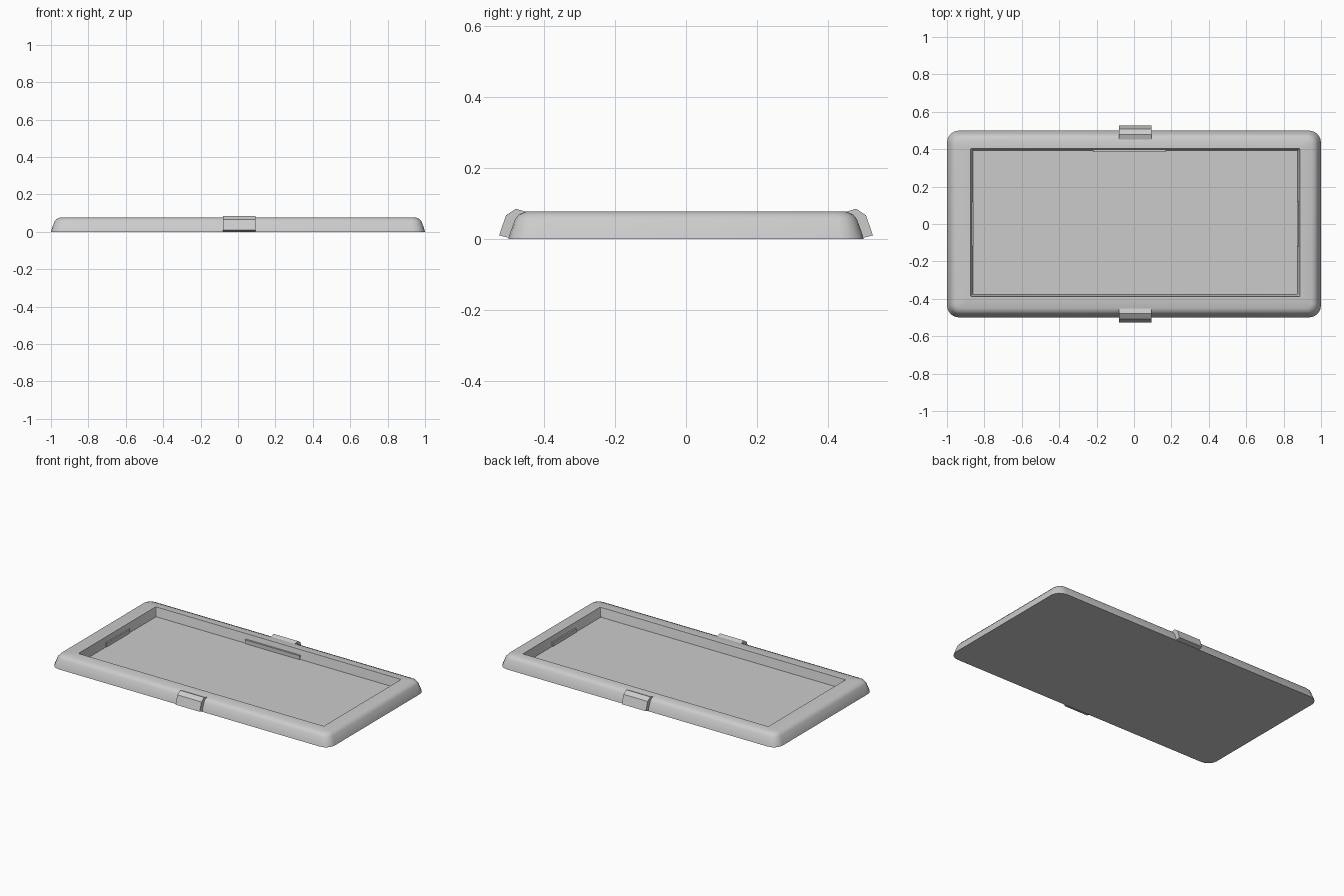
import bpy, bmesh, math

if "Cube" in bpy.data.objects:
    bpy.data.objects.remove(bpy.data.objects["Cube"])


def finish(name, bm):
    bmesh.ops.recalc_face_normals(bm, faces=bm.faces)
    mesh = bpy.data.meshes.new(name)
    bm.to_mesh(mesh)
    bm.free()
    ob = bpy.data.objects.new(name, mesh)
    bpy.context.collection.objects.link(ob)
    return ob


def smooth(ob, angle):
    bpy.ops.object.select_all(action='DESELECT')
    ob.select_set(True)
    bpy.context.view_layer.objects.active = ob
    bpy.ops.object.shade_smooth_by_angle(angle=math.radians(angle))


def ring(bm, x0, x1, y0, y1, z, r, seg=4):
    """Rounded rectangle of vertices at height z."""
    corners = ((x1 - r, y1 - r), (x0 + r, y1 - r), (x0 + r, y0 + r), (x1 - r, y0 + r))
    verts = []
    for k, (cx, cy) in enumerate(corners):
        for i in range(seg + 1):
            a = math.pi / 2 * (k + i / seg)
            verts.append(bm.verts.new((cx + r * math.cos(a), cy + r * math.sin(a), z)))
    return verts


def box(name, x0, x1, y0, y1, z0, z1):
    bm = bmesh.new()
    bmesh.ops.create_cube(bm, size=1)
    for v in bm.verts:
        v.co = ((x0 + x1) / 2 + v.co.x * (x1 - x0),
                (y0 + y1) / 2 + v.co.y * (y1 - y0),
                (z0 + z1) / 2 + v.co.z * (z1 - z0))
    return finish(name, bm)


# Tray: sloped rounded rim, then down the inner wall to the recessed floor
bm = bmesh.new()
rings = []
for inset, z, r in ((0, 0, .065), (.004, .015, .064), (.019, .056, .052),
                    (.03, .069, .045), (.05, .077, .03)):
    rings.append(ring(bm, -1 + inset, 1 - inset, -.5 + inset, .5 - inset, z, r))
rings.append(ring(bm, -.873, .887, -.388, .404, .077, .004))
rings.append(ring(bm, -.862, .875, -.376, .392, .02, .004))
for a, b in zip(rings, rings[1:]):
    for i in range(len(a)):
        j = (i + 1) % len(a)
        bm.faces.new((a[i], a[j], b[j], b[i]))
bm.faces.new(rings[0])
bm.faces.new(rings[-1])
smooth(finish("tray", bm), 35)

# Clips hooked over the long front and back edges
clip_profile = ((.526, .010), (.507, .066), (.479, .085), (.45, .076),
                (.46, .068), (.478, .055), (.499, .003))
for name, side in (("front_clip", -1), ("back_clip", 1)):
    bm = bmesh.new()
    ends = [[bm.verts.new((x, side * y, z)) for y, z in clip_profile] for x in (-.08, .093)]
    n = len(clip_profile)
    for i in range(n):
        j = (i + 1) % n
        bm.faces.new((ends[0][i], ends[0][j], ends[1][j], ends[1][i]))
    for end in ends:
        bm.faces.new(end)
    finish(name, bm)

# Low retaining tabs on the inner walls
box("left_tab", -.872, -.858, -.12, .12, .015, .045)
box("right_tab", .871, .885, -.12, .12, .015, .045)
box("back_tab", -.22, .17, .386, .402, .015, .045)
